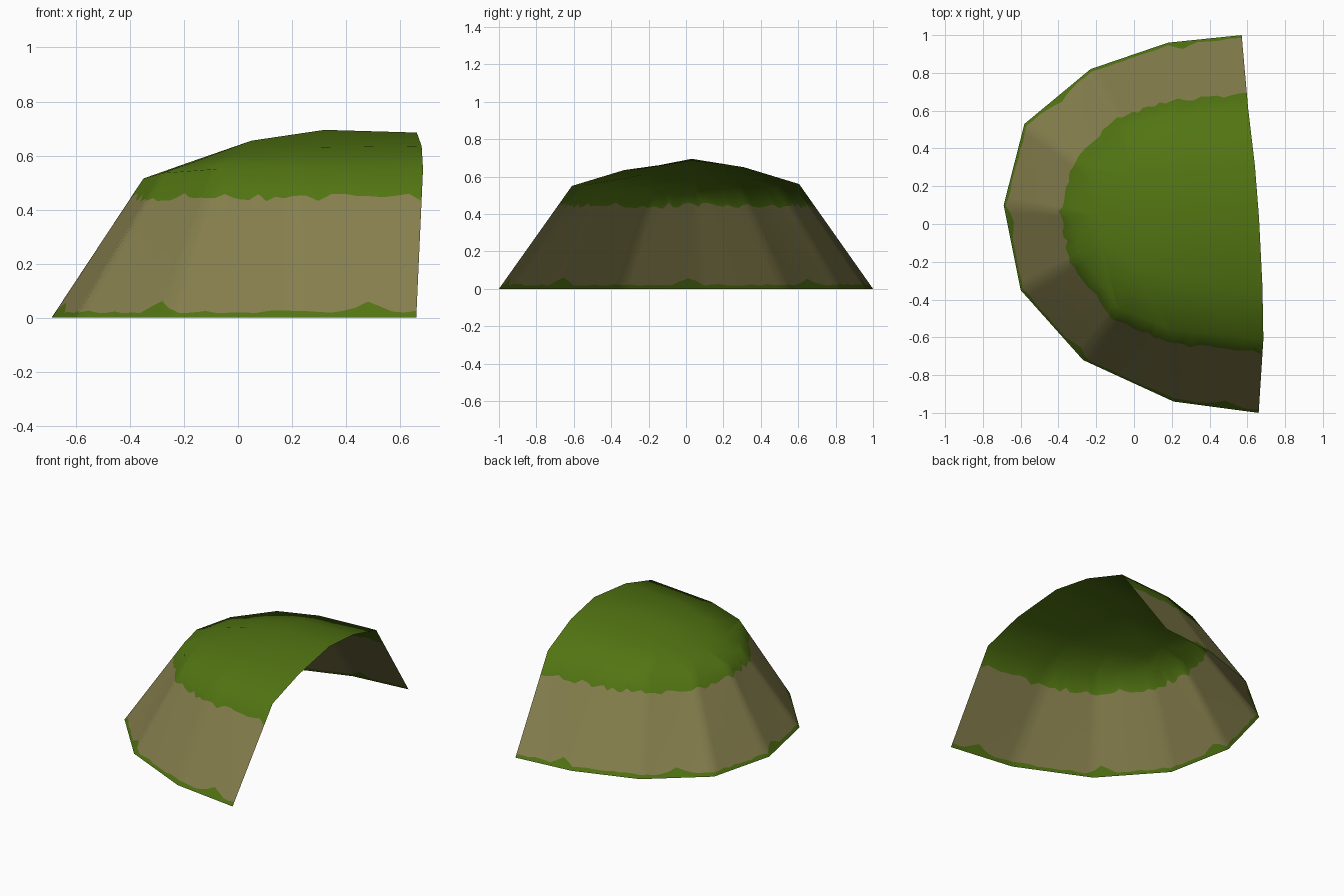
import bpy, random
from mathutils import Vector

if "Cube" in bpy.data.objects:
    bpy.data.objects.remove(bpy.data.objects["Cube"])

random.seed(4)


def material(name, rgb):
    m = bpy.data.materials.new(name)
    m.diffuse_color = (*rgb, 1)
    m.use_nodes = True
    m.node_tree.nodes["Principled BSDF"].inputs["Base Color"].default_value = m.diffuse_color
    return m


grass = material("grass green", (0.083, 0.175, 0.006))
earth = material("earth brown", (0.235, 0.21, 0.073))

# Ground outline and upper rim of the cliff, from back right round to front right
foot = [(.57, 1), (.18, .96), (-.23, .82), (-.58, .53), (-.69, .10),
        (-.60, -.35), (-.27, -.72), (.21, -.94), (.66, -1)]
rim = [(.605, .605, .56), (.20, .575, .56), (-.06, .50, .55), (-.26, .29, .535),
       (-.35, .06, .515), (-.28, -.17, .535), (-.08, -.45, .55),
       (.20, -.56, .55), (.685, -.61, .55)]
# Crown: three inner points per row, from the open end towards the left
crown = [[(.64, .31, .65), (.662, .03, .685), (.68, -.33, .635)],
         [(.25, .31, .64), (.32, .03, .695), (.25, -.30, .63)],
         [(.01, .25, .605), (.05, .02, .655), (.01, -.22, .61)],
         [(-.17, .18, .57), (-.18, .05, .575), (-.18, -.08, .57)]]

STEPS = 10
verts, faces, mats = [], [], []


def vert(co):
    verts.append(tuple(co))
    return len(verts) - 1


def face(ids, mat):
    faces.append(ids)
    mats.append(mat)


# Cliff wall: fine columns with ragged grass borders near the foot and the rim
columns = []
total = (len(foot) - 1) * STEPS
for n in range(total + 1):
    i = min(n // STEPS, len(foot) - 2)
    t = n / STEPS - i
    lo = Vector((*foot[i], 0)).lerp(Vector((*foot[i + 1], 0)), t)
    hi = Vector(rim[i]).lerp(Vector(rim[i + 1]), t)
    tuft = max(0, 1 - abs(n % 17 - 8) / 2) * 0.035     # small tufts along the foot
    low = 0.02 + random.uniform(-.004, .006) + tuft
    high = 0.445 + random.uniform(-.016, .016)
    columns.append([vert(lo), vert(lo.lerp(hi, low / hi.z)),
                    vert(lo.lerp(hi, high / hi.z)), vert(hi)])
for a, b in zip(columns, columns[1:]):
    for k in range(3):
        face([a[k], b[k], b[k + 1], a[k + 1]], 1 if k == 1 else 0)


# Grassy top: rows spanning from the back rim to the front rim
def chain(i):
    return [c[3] for c in columns[i * STEPS:(i + 1) * STEPS + 1]]


rows = [[vert(p) for p in row] for row in crown]
for j in range(3):
    p, q = rows[j], rows[j + 1]
    face(chain(j) + [q[0], p[0]], 0)
    for k in range(2):
        face([p[k], q[k], q[k + 1], p[k + 1]], 0)
    face([p[2], q[2]] + chain(7 - j), 0)
face(chain(3) + [rows[3][1], rows[3][0]], 0)
face(chain(4) + [rows[3][2], rows[3][1]], 0)

mesh = bpy.data.meshes.new("hill_shell")
mesh.from_pydata(verts, [], faces)
mesh.materials.append(grass)
mesh.materials.append(earth)
for poly, m in zip(mesh.polygons, mats):
    poly.material_index = m
    poly.use_smooth = True
mesh.update()
hill = bpy.data.objects.new("hill_shell", mesh)
bpy.context.collection.objects.link(hill)
